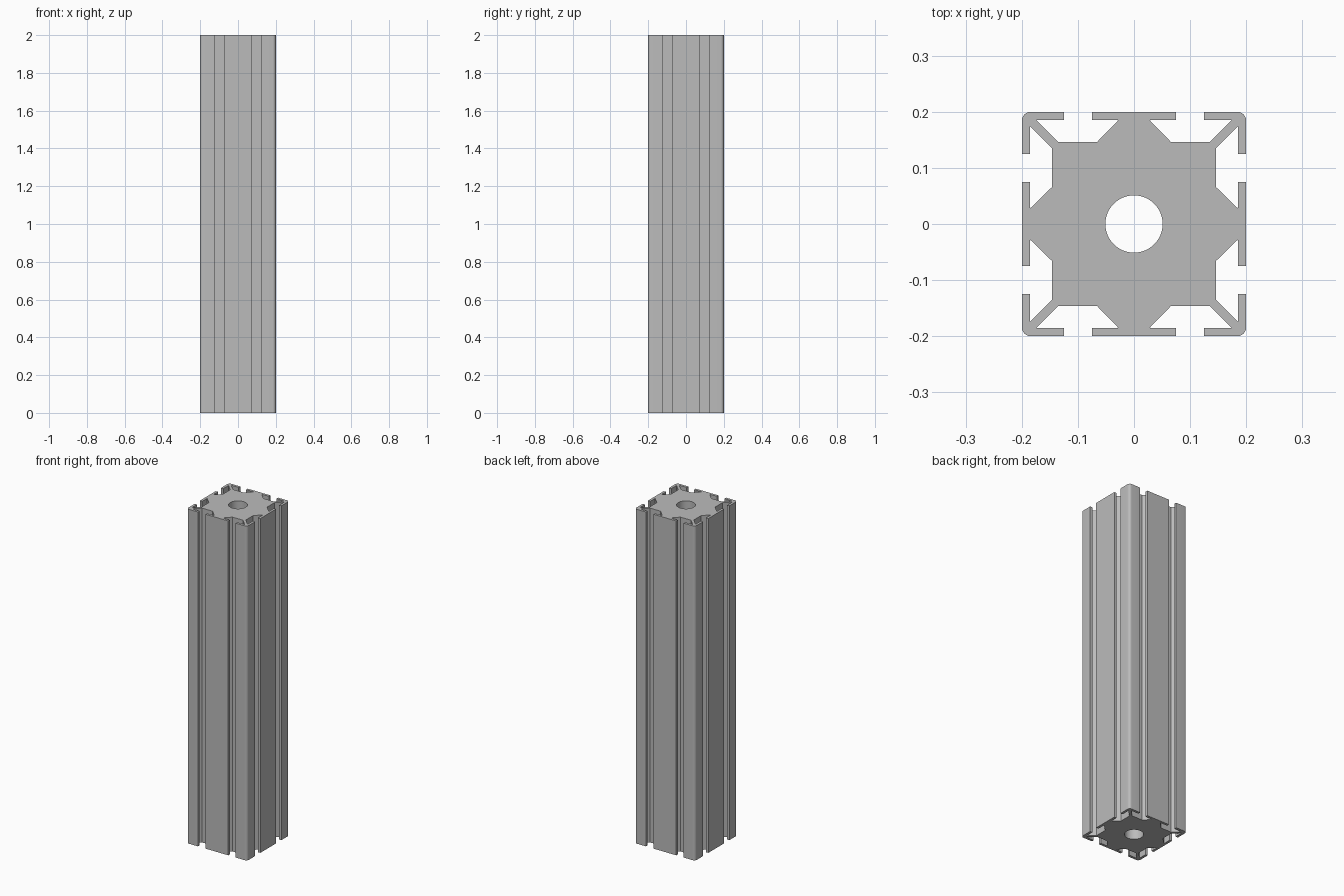
import bpy
import bmesh
from math import sin, cos, pi, radians

cube = bpy.data.objects.get("Cube")
if cube:
    bpy.data.objects.remove(cube, do_unlink=True)

HALF, LENGTH, ROUND, LIP = 0.2, 2.0, 0.016, 0.185
BORE, BORE_SIDES, ARC_STEPS = 0.051, 48, 6

aluminium = bpy.data.materials.new("aluminium grey")
aluminium.use_nodes = True
grey = (0.5, 0.5, 0.5, 1)
aluminium.diffuse_color = grey
aluminium.node_tree.nodes["Principled BSDF"].inputs["Base Color"].default_value = grey


def quarter_profile():
    """Outline from the middle of one side, round a corner, to the next side."""
    # T-slot: mouth, undercut, floor, corner web, lip
    slot = [(0.075, HALF), (0.075, LIP), (0.028, LIP), (0.066, 0.146),
            (0.135, 0.146), (0.174, LIP), (0.125, LIP), (0.125, HALF)]
    centre = HALF - ROUND
    arc = []
    for i in range(ARC_STEPS + 1):
        a = pi / 2 * (1 - i / ARC_STEPS)
        arc.append((centre + ROUND * cos(a), centre + ROUND * sin(a)))
    return slot + arc + [(y, x) for x, y in reversed(slot)]


def add_loop(bm, points):
    verts = [bm.verts.new((x, y, 0)) for x, y in points]
    return [bm.edges.new((v, verts[i - 1])) for i, v in enumerate(verts)]


# Outer outline: the quarter turned four times
outline = []
quarter = quarter_profile()
for turn in range(4):
    outline += quarter
    quarter = [(y, -x) for x, y in quarter]

# Central round bore
bore = [(BORE * cos(2 * pi * i / BORE_SIDES), BORE * sin(2 * pi * i / BORE_SIDES))
        for i in range(BORE_SIDES)]

# Fill the section and extrude it to full height
bm = bmesh.new()
edges = add_loop(bm, outline) + add_loop(bm, bore)
bmesh.ops.triangle_fill(bm, edges=edges, use_beauty=True, normal=(0, 0, 1))
section = bm.faces[:]
extruded = bmesh.ops.extrude_face_region(bm, geom=section, use_keep_orig=True)
top = [v for v in extruded["geom"] if isinstance(v, bmesh.types.BMVert)]
bmesh.ops.translate(bm, verts=top, vec=(0, 0, LENGTH))
bmesh.ops.recalc_face_normals(bm, faces=bm.faces[:])

mesh = bpy.data.meshes.new("slotted_extrusion")
bm.to_mesh(mesh)
bm.free()
mesh.materials.append(aluminium)
extrusion = bpy.data.objects.new("slotted_extrusion", mesh)
bpy.context.collection.objects.link(extrusion)

# Smooth bore and rounded corners, crisp slots
bpy.ops.object.select_all(action="DESELECT")
extrusion.select_set(True)
bpy.context.view_layer.objects.active = extrusion
bpy.ops.object.shade_smooth_by_angle(angle=radians(30))
